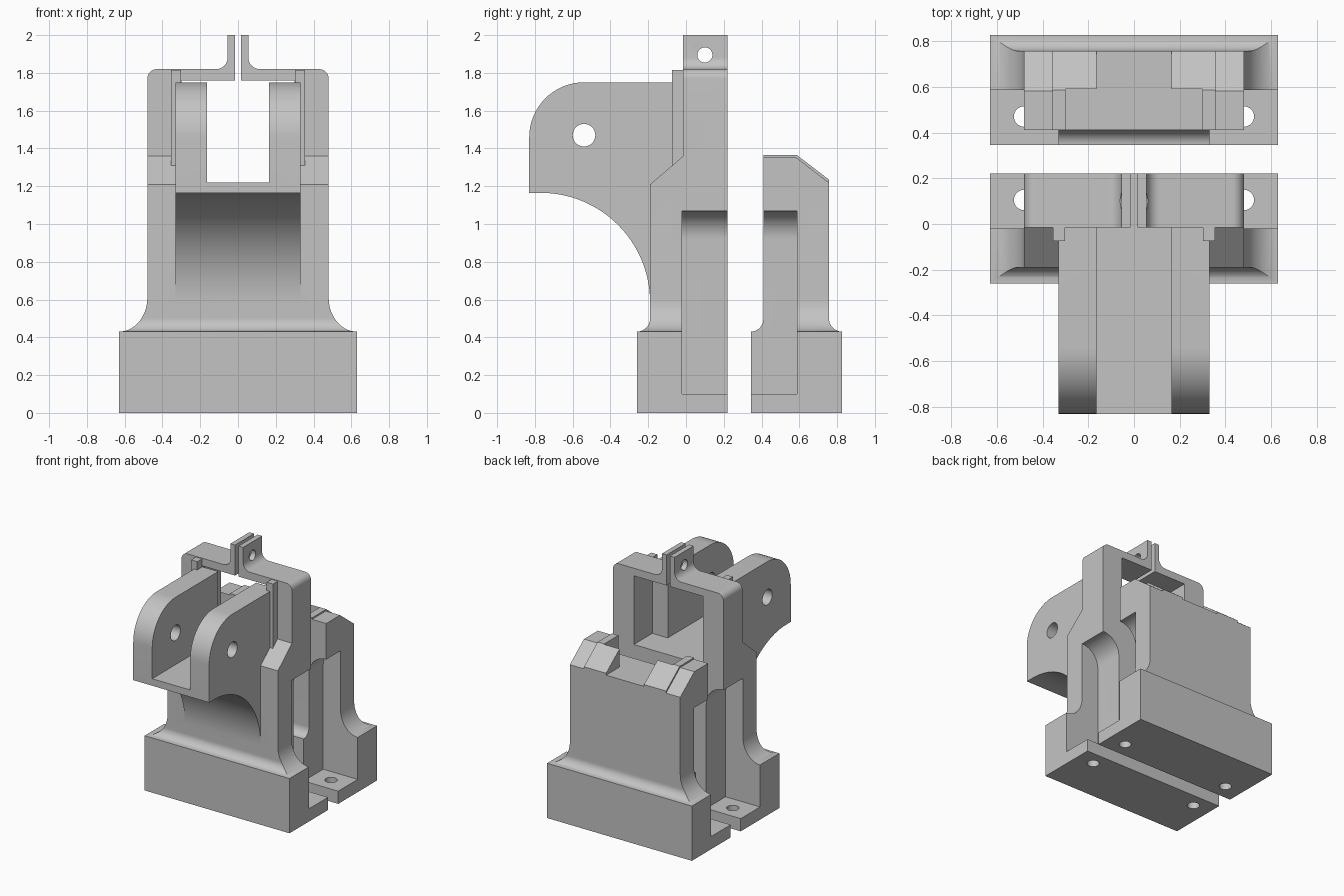
import bpy, bmesh
from math import sin, cos, pi, radians

if "Cube" in bpy.data.objects:
    bpy.data.objects.remove(bpy.data.objects["Cube"], do_unlink=True)

grey = bpy.data.materials.new("plain_grey")
grey.use_nodes = True
GREY = (0.55, 0.55, 0.55, 1)
grey.diffuse_color = GREY
grey.node_tree.nodes["Principled BSDF"].inputs["Base Color"].default_value = GREY


def arc(cx, cz, rx, rz, start, end, steps=16):
    """Points on an elliptical arc, angles in degrees."""
    angles = [radians(start + (end - start) * i / steps) for i in range(steps + 1)]
    return [(cx + rx * cos(a), cz + rz * sin(a)) for a in angles]


def prism(name, outline, axis, low, high):
    """Extrude an outline along x (outline in yz), y (xz) or z (xy)."""
    place = {"x": lambda p, t: (t, p[0], p[1]),
             "y": lambda p, t: (p[0], t, p[1]),
             "z": lambda p, t: (p[0], p[1], t)}[axis]
    bm = bmesh.new()
    a = [bm.verts.new(place(p, low)) for p in outline]
    b = [bm.verts.new(place(p, high)) for p in outline]
    bm.faces.new(a)
    bm.faces.new(b[::-1])
    for i in range(len(a)):
        j = (i + 1) % len(a)
        bm.faces.new((a[i], b[i], b[j], a[j]))
    bmesh.ops.recalc_face_normals(bm, faces=bm.faces)
    mesh = bpy.data.meshes.new(name)
    bm.to_mesh(mesh)
    bm.free()
    mesh.materials.append(grey)
    obj = bpy.data.objects.new(name, mesh)
    bpy.context.collection.objects.link(obj)
    return obj


def box(name, x0, x1, y0, y1, z0, z1):
    return prism(name, [(x0, y0), (x1, y0), (x1, y1), (x0, y1)], "z", z0, z1)


def hole(name, centre, radius, axis, low, high):
    return prism(name, arc(*centre, radius, radius, 0, 348.75, 31), axis, low, high)


def combine(target, tool, operation):
    """Apply a boolean and discard the tool."""
    mod = target.modifiers.new("shape", "BOOLEAN")
    mod.operation, mod.solver, mod.object = operation, "EXACT", tool
    bpy.context.view_layer.update()
    graph = bpy.context.evaluated_depsgraph_get()
    mesh = bpy.data.meshes.new_from_object(target.evaluated_get(graph))
    target.modifiers.remove(mod)
    target.data = mesh
    bpy.data.objects.remove(tool, do_unlink=True)


def cut(target, *tools):
    for tool in tools:
        combine(target, tool, "DIFFERENCE")


def mirrored(half):
    return half + [(-x, z) for x, z in reversed(half)]


def bolt_pockets(target, y0, y1, hole_y):
    """Side recesses with a rounded ceiling, and a bolt hole in each floor."""
    for s in (1, -1):
        half = [(0.7, 0.1), (0.7, 1.07)] + arc(0.48, 0.92, 0.15, 0.15, 90, 180) + [(0.33, 0.1)]
        cut(target,
            prism("pocket_cutter", [(s * x, z) for x, z in half], "y", y0, y1),
            hole("bolt_cutter", (s * 0.48, hole_y), 0.045, "z", -0.1, 0.2))


# Foot flare shared by both halves, seen from the front
flare = [(0.63, 0), (0.63, 0.43)] + arc(0.63, 0.61, 0.15, 0.18, 270, 180)

# Front half: clamp outline crossed with its side profile
clamp = flare + arc(0.43, 1.77, 0.05, 0.05, 0, 90, 8) \
    + arc(0.115, 1.88, 0.06, 0.06, 270, 180, 8) + [(0.055, 2.0)]
front = prism("front_clamp_half", mirrored(clamp), "y", -0.4, 0.4)
side = [(0.22, 0), (0.22, 2.1), (-0.015, 2.1), (-0.015, 1.36), (-0.19, 1.21)] \
    + arc(-0.26, 0.5, 0.07, 0.07, 0, -90) + [(-0.26, 0)]
combine(front, prism("side_profile", side, "x", -1, 1), "INTERSECT")
cut(front,
    box("window_cutter", -0.3, 0.3, -0.5, 0.5, 1.22, 1.76),
    box("slit_cutter", -0.015, 0.015, -0.5, 0.5, 1.7, 2.2),
    hole("tab_hole_cutter", (0.1, 1.895), 0.04, "x", -0.2, 0.2))
bolt_pockets(front, -0.02, 0.4, 0.105)

# Forked hinge lugs with a swept underside
lug = [(-0.01, 0.585), (-0.01, 1.75)] + arc(-0.54, 1.46, 0.29, 0.29, 90, 180) \
    + [(-0.83, 1.165)] + arc(-0.77, 0.585, 0.58, 0.58, 90, 0, 32)
fork = prism("hinge_fork", lug, "x", -0.33, 0.33)
cut(fork,
    box("fork_gap_cutter", -0.165, 0.165, -1, 0.2, 1.22, 2),
    hole("pin_hole_cutter", (-0.54, 1.47), 0.06, "x", -1, 1))
combine(front, fork, "UNION")

# Raised lips beside the window
for s in (1, -1):
    xs = sorted((s * 0.302, s * 0.355))
    lip = prism("window_lip", [(0.01, 1.3), (0.01, 1.815), (-0.075, 1.815), (-0.075, 1.3)],
                "x", *xs)
    combine(front, lip, "UNION")

# Back half: cover plate with two sloped shoulders
back = prism("back_clamp_half", mirrored(flare + [(0.48, 1.5)]), "y", 0.2, 1)
side = [(0.345, 0)] + arc(0.345, 0.5, 0.065, 0.07, 270, 360) \
    + [(0.41, 1.365), (0.587, 1.365), (0.757, 1.235)] \
    + arc(0.827, 0.5, 0.07, 0.07, 180, 270) + [(0.827, 0)]
combine(back, prism("side_profile", side, "x", -1, 1), "INTERSECT")
cut(back,
    box("seat_cutter", -0.3, 0.3, 0.2, 0.59, 1.22, 2),
    box("notch_cutter", -0.165, 0.165, 0.2, 1, 1.22, 2))
for s in (1, -1):
    step = [(0.3, 1.353), (0.582, 1.353), (0.78, 1.201), (0.9, 1.5), (0.3, 1.5)]
    cut(back, prism("shoulder_cutter", step, "x", *sorted((s * 0.357, s * 0.6))))
bolt_pockets(back, 0.2, 0.587, 0.47)

# Smooth curved faces, keep edges sharp
for obj in (front, back):
    bpy.ops.object.select_all(action="DESELECT")
    obj.select_set(True)
    bpy.context.view_layer.objects.active = obj
    bpy.ops.object.shade_smooth_by_angle(angle=radians(30))
